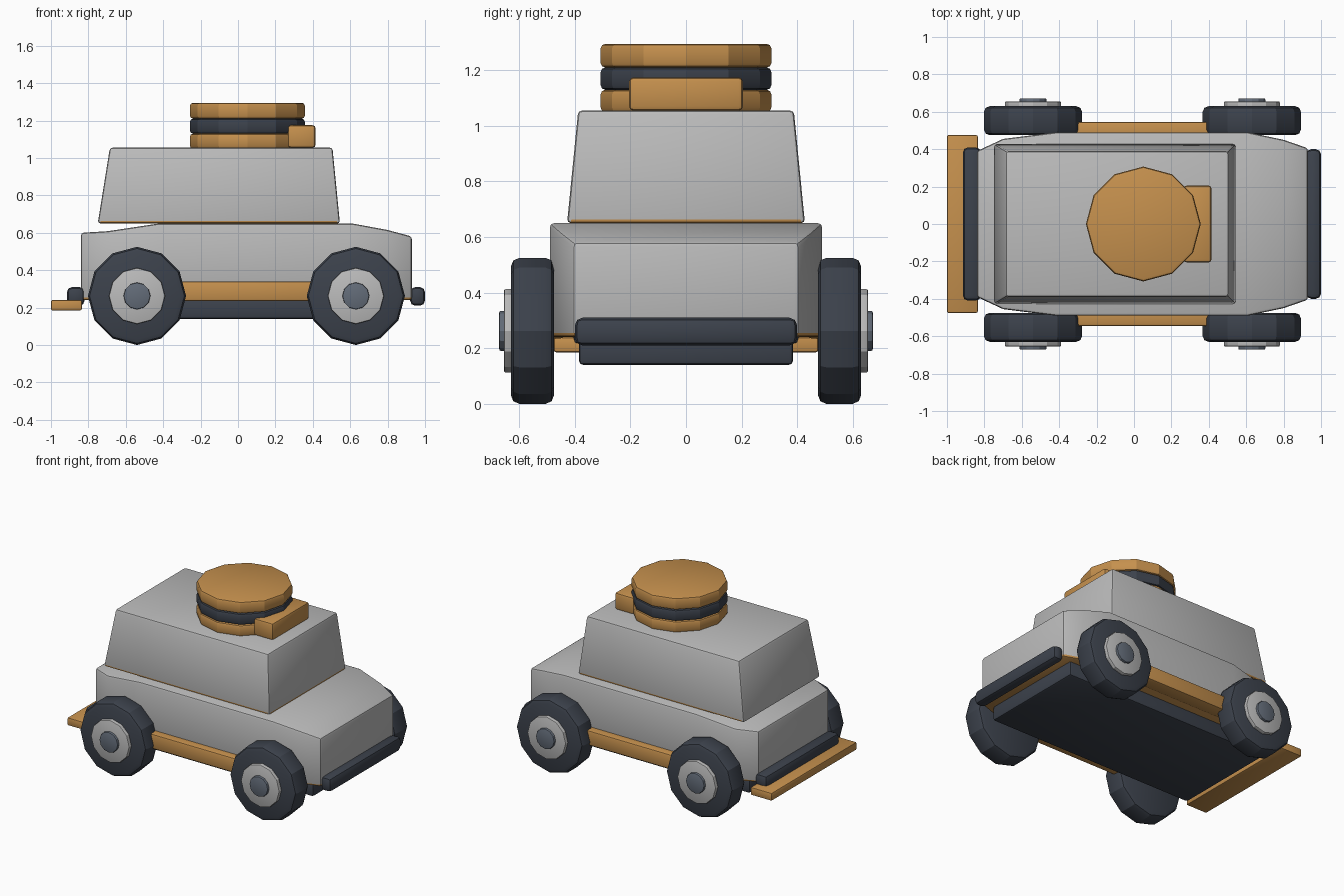
import bpy, bmesh, math
from mathutils import Matrix

if "Cube" in bpy.data.objects:
    bpy.data.objects.remove(bpy.data.objects["Cube"])


def material(name, rgb):
    m = bpy.data.materials.new(name)
    m.diffuse_color = (*rgb, 1)
    m.use_nodes = True
    m.node_tree.nodes["Principled BSDF"].inputs["Base Color"].default_value = m.diffuse_color
    return m


GREY = material("light_grey", (0.50, 0.50, 0.50))
ORANGE = material("orange", (0.56, 0.28, 0.075))
DARK = material("dark_slate", (0.045, 0.054, 0.072))
STEEL = material("steel_blue", (0.125, 0.15, 0.19))


def finish(bm, name, mat, bevel=0.0, under=None, segments=2):
    """Bevel edges, colour downward faces with 'under', smooth by angle."""
    bmesh.ops.recalc_face_normals(bm, faces=bm.faces[:])
    if bevel:
        sharp = [e for e in bm.edges if e.calc_face_angle(0) > math.radians(35)]
        bmesh.ops.bevel(bm, geom=sharp, offset=bevel, segments=segments,
                        profile=0.5, affect='EDGES', clamp_overlap=True)
    bm.normal_update()
    me = bpy.data.meshes.new(name)
    me.materials.append(mat)
    if under:
        me.materials.append(under)
        for f in bm.faces:
            f.material_index = 1 if f.normal.z < -0.3 else 0
    bm.to_mesh(me)
    bm.free()
    ob = bpy.data.objects.new(name, me)
    bpy.context.collection.objects.link(ob)
    bpy.ops.object.select_all(action='DESELECT')
    ob.select_set(True)
    bpy.context.view_layer.objects.active = ob
    bpy.ops.object.shade_smooth_by_angle(angle=math.radians(25))
    return ob


def box(name, x, y, z, mat, bevel, segments=2):
    bm = bmesh.new()
    bmesh.ops.create_cube(bm, size=1)
    for v in bm.verts:
        for i, (lo, hi) in enumerate((x, y, z)):
            v.co[i] = lo if v.co[i] < 0 else hi
    return finish(bm, name, mat, bevel, segments=segments)


def disc(name, centre, r, depth, mat, bevel, axis='Z', sides=12):
    bm = bmesh.new()
    bmesh.ops.create_cone(bm, cap_ends=True, segments=sides,
                          radius1=r, radius2=r, depth=depth)
    if axis == 'Y':
        bm.transform(Matrix.Rotation(math.pi / 2, 4, 'X'))
    bm.transform(Matrix.Translation(centre))
    return finish(bm, name, mat, bevel)


def loft(name, sections, mat, bevel, under):
    """Join four-cornered rings given as lists of points."""
    bm = bmesh.new()
    rings = [[bm.verts.new(p) for p in ring] for ring in sections]
    for a, b in zip(rings, rings[1:]):
        for i in range(4):
            j = (i + 1) % 4
            bm.faces.new((a[i], a[j], b[j], b[i]))
    bm.faces.new(rings[0])
    bm.faces.new(rings[-1][::-1])
    return finish(bm, name, mat, bevel, under)


# Lower body: x, half width, top height
profile = [(-0.84, 0.39, 0.60), (-0.70, 0.455, 0.608), (-0.42, 0.49, 0.65),
           (0.61, 0.49, 0.65), (0.80, 0.45, 0.615), (0.93, 0.405, 0.58)]
loft("lower_body", [[(x, -w, 0.24), (x, w, 0.24), (x, w, t), (x, -w, t)]
                    for x, w, t in profile], GREY, 0.015, ORANGE)

# Tapered cabin
loft("cabin", [[(a, -w, z), (b, -w, z), (b, w, z), (a, w, z)]
               for a, b, w, z in ((-0.75, 0.545, 0.428, 0.65),
                                  (-0.685, 0.505, 0.388, 1.055))],
     GREY, 0.014, ORANGE)

# Chassis, bumpers and rear step
box("chassis", (-0.765, 0.855), (-0.385, 0.385), (0.14, 0.245), DARK, 0.015)
box("front_bumper", (0.92, 1.0), (-0.40, 0.40), (0.21, 0.31), DARK, 0.028)
box("rear_bumper", (-0.915, -0.82), (-0.41, 0.41), (0.21, 0.31), DARK, 0.028)
box("rear_step", (-1.0, -0.835), (-0.475, 0.475), (0.185, 0.24), ORANGE, 0.008)

# Side sills and wheels, mirrored left and right
for s, side in ((-1, "right"), (1, "left")):
    ys = sorted((s * 0.44, s * 0.545))
    box(f"{side}_sill", (-0.42, 0.52), ys, (0.235, 0.34), ORANGE, 0.012)
    for x, end in ((-0.54, "rear"), (0.63, "front")):
        n = f"{end}_{side}"
        disc(n + "_tyre", (x, s * 0.5525, 0.2625), 0.2625, 0.155, DARK, 0.03, 'Y')
        disc(n + "_hub", (x, s * 0.635, 0.2625), 0.15, 0.04, GREY, 0.006, 'Y')
        disc(n + "_cap", (x, s * 0.655, 0.2625), 0.072, 0.034, STEEL, 0.006, 'Y')

# Roof stack: three discs and a small box
for name, lo, hi, mat in (("lower_ring", 1.05, 1.13, ORANGE),
                          ("middle_ring", 1.13, 1.21, DARK),
                          ("top_ring", 1.21, 1.295, ORANGE)):
    disc(name, (0.05, 0, (lo + hi) / 2), 0.307, hi - lo, mat, 0.016)
box("roof_box", (0.265, 0.415), (-0.205, 0.205), (1.055, 1.175), ORANGE, 0.016)
